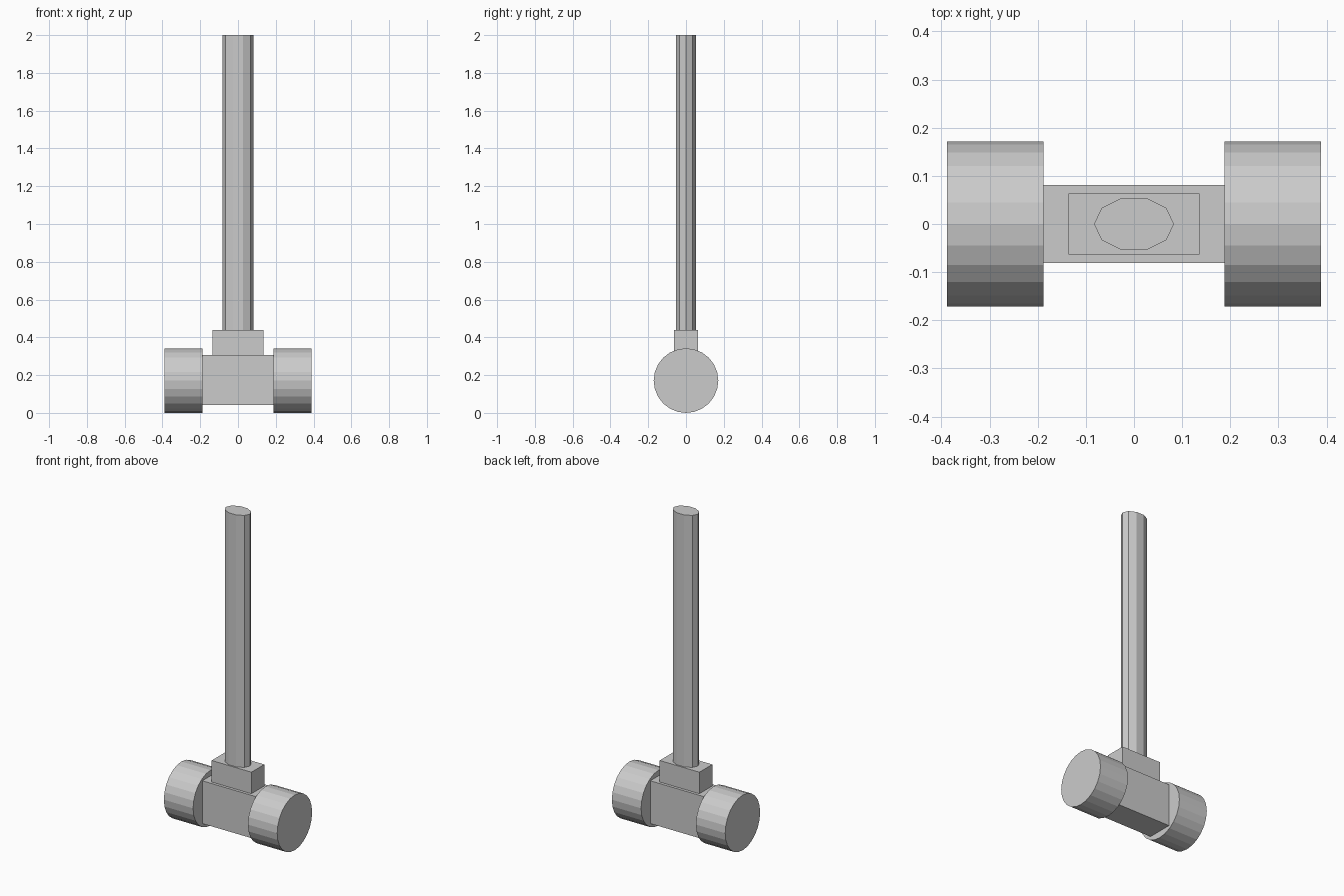
import bpy
from math import pi

if "Cube" in bpy.data.objects:
    bpy.data.objects.remove(bpy.data.objects["Cube"])


def box(name, size, z0, z1):
    bpy.ops.mesh.primitive_cube_add(size=1, location=(0, 0, (z0 + z1) / 2))
    ob = bpy.context.object
    ob.name = name
    ob.scale = (size[0], size[1], z1 - z0)
    bpy.ops.object.transform_apply(location=False, rotation=False, scale=True)
    return ob


HEAD_R = 0.171

# Two round striking heads lying along x
for side, x in (("left", -0.288), ("right", 0.288)):
    bpy.ops.mesh.primitive_cylinder_add(vertices=24, radius=HEAD_R, depth=0.2,
                                        location=(x, 0, HEAD_R), rotation=(0, pi / 2, 0))
    bpy.context.object.name = side + "_striking_head"

# Block joining the heads, and the collar that holds the handle
box("centre_block", (0.376, 0.161), 0.042, 0.307)
box("handle_collar", (0.272, 0.126), 0.307, 0.44)

# Ten-sided oval handle, with corners on the x axis
bpy.ops.mesh.primitive_cylinder_add(vertices=10, radius=1, depth=1.56,
                                    location=(0, 0, 1.22), rotation=(0, 0, pi / 2))
handle = bpy.context.object
handle.name = "handle"
bpy.ops.object.transform_apply(location=False, rotation=True, scale=False)
handle.scale = (0.083, 0.057, 1)
bpy.ops.object.transform_apply(location=False, rotation=False, scale=True)
